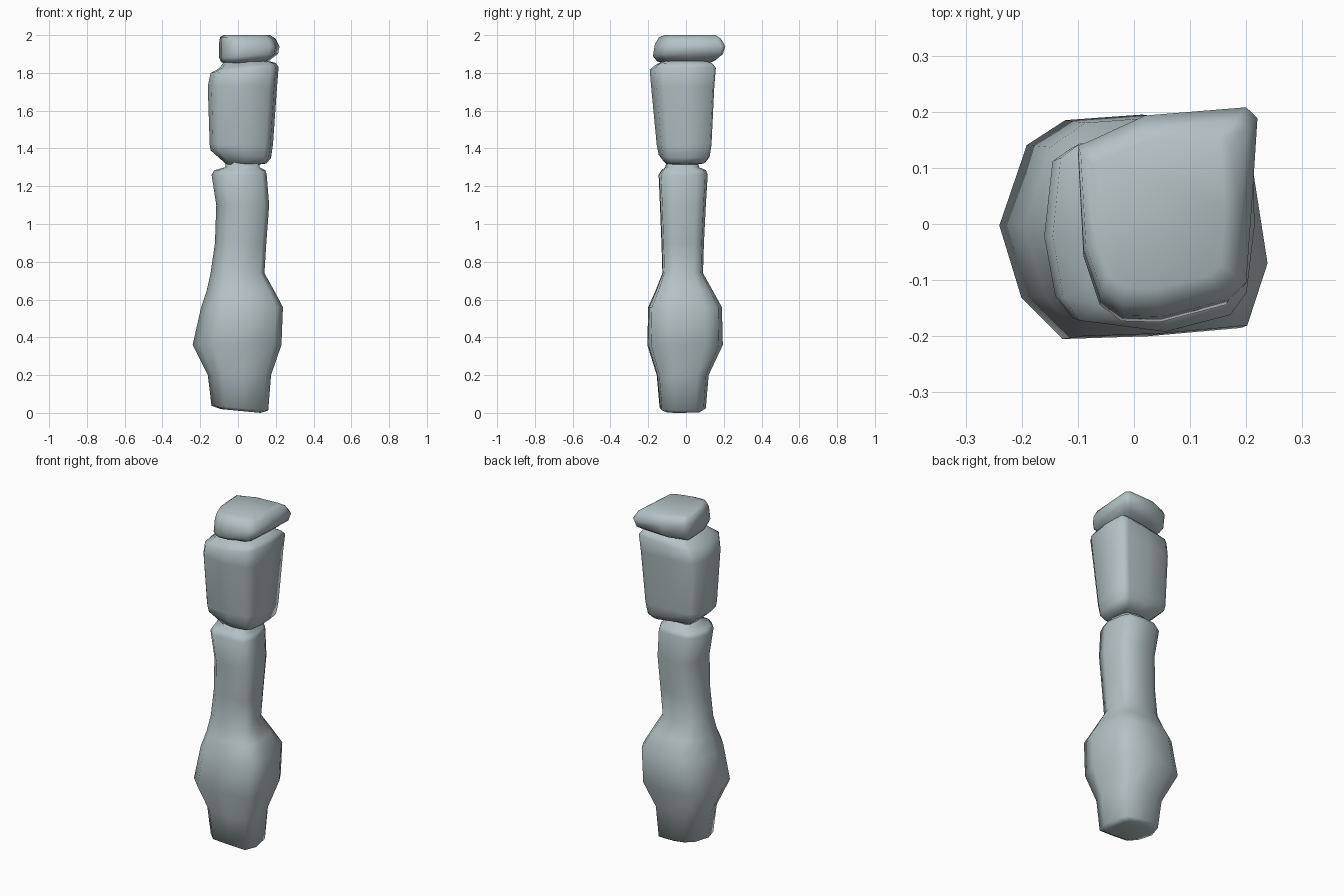
import bpy, bmesh

stone = bpy.data.materials.new("blue_grey_stone")
stone.diffuse_color = (0.46, 0.54, 0.56, 1)


def loft(name, outline, rows):
    """Fit one outline to the x and y range of each row (z, x0, x1, y0, y1[, tilt])."""
    xs, ys = zip(*outline)
    bm = bmesh.new()
    rings = []
    for z, x0, x1, y0, y1, *tilt in rows:
        ring = []
        for x, y in outline:
            u = (x - min(xs)) / (max(xs) - min(xs))
            v = (y - min(ys)) / (max(ys) - min(ys))
            dz = tilt[0] * (u - 0.5) if tilt else 0
            ring.append(bm.verts.new((x0 + u * (x1 - x0), y0 + v * (y1 - y0), z + dz)))
        rings.append(ring)
    n = len(outline)
    for a, b in zip(rings, rings[1:]):
        for i in range(n):
            j = (i + 1) % n
            bm.faces.new((a[i], a[j], b[j], b[i]))
    bm.faces.new(rings[0][::-1])
    bm.faces.new(rings[-1])
    bmesh.ops.recalc_face_normals(bm, faces=bm.faces)
    for f in bm.faces:
        f.smooth = True
    mesh = bpy.data.meshes.new(name)
    bm.to_mesh(mesh)
    bm.free()
    mesh.materials.append(stone)
    ob = bpy.data.objects.new(name, mesh)
    bpy.context.collection.objects.link(ob)
    return ob


# Bulging base and slim shaft
loft("lower_shaft",
     [(.24, -.07), (.21, .11), (.17, .18), (.02, .2), (-.12, .19), (-.19, .145),
      (-.24, 0), (-.2, -.13), (-.125, -.205), (.03, -.2), (.2, -.185)],
     [(0.01, -.09, .12, -.11, .08, -.02),
      (0.025, -.14, .16, -.14, .105, -.025),
      (0.2, -.16, .175, -.155, .12),
      (0.36, -.24, .23, -.205, .195),
      (0.56, -.195, .238, -.2, .19),
      (0.65, -.165, .19, -.16, .14),
      (0.74, -.145, .14, -.125, .09),
      (0.9, -.122, .15, -.13, .095),
      (1.1, -.115, .165, -.138, .105),
      (1.26, -.14, .152, -.145, .115),
      (1.285, -.125, .145, -.13, .105),
      (1.3, -.07, .115, -.11, .07),
      (1.34, -.06, .115, -.1, .06)])

# Tapered block
loft("middle_block",
     [(.215, .0), (.21, .15), (.17, .16), (.03, .155), (-.11, .145), (-.145, .12),
      (-.16, -.02), (-.14, -.13), (-.11, -.17), (.05, -.19), (.17, -.16), (.2, -.12)],
     [(1.315, -.06, .11, -.1, .06),
      (1.335, -.1, .15, -.12, .1, -.03),
      (1.37, -.145, .175, -.145, .125, -.04),
      (1.42, -.15, .185, -.155, .135),
      (1.73, -.16, .207, -.185, .15),
      (1.815, -.145, .215, -.192, .158, .03),
      (1.838, -.1, .2, -.165, .14, .03),
      (1.865, -.07, .15, -.12, .1)])

# Slanted cap stone
loft("cap_stone",
     [(.22, .19), (.2, .21), (.02, .195), (-.08, .148), (-.1, .14), (-.09, -.05),
      (-.06, -.14), (-.02, -.17), (.05, -.172), (.17, -.14), (.2, -.11), (.21, .03)],
     [(1.85, -.07, .15, -.12, .12),
      (1.867, -.09, .18, -.155, .165, .02),
      (1.89, -.1, .212, -.175, .195, .02),
      (1.95, -.1, .22, -.165, .208, -.02),
      (1.985, -.095, .2, -.145, .185, -.01),
      (2.0, -.075, .17, -.115, .155)])
